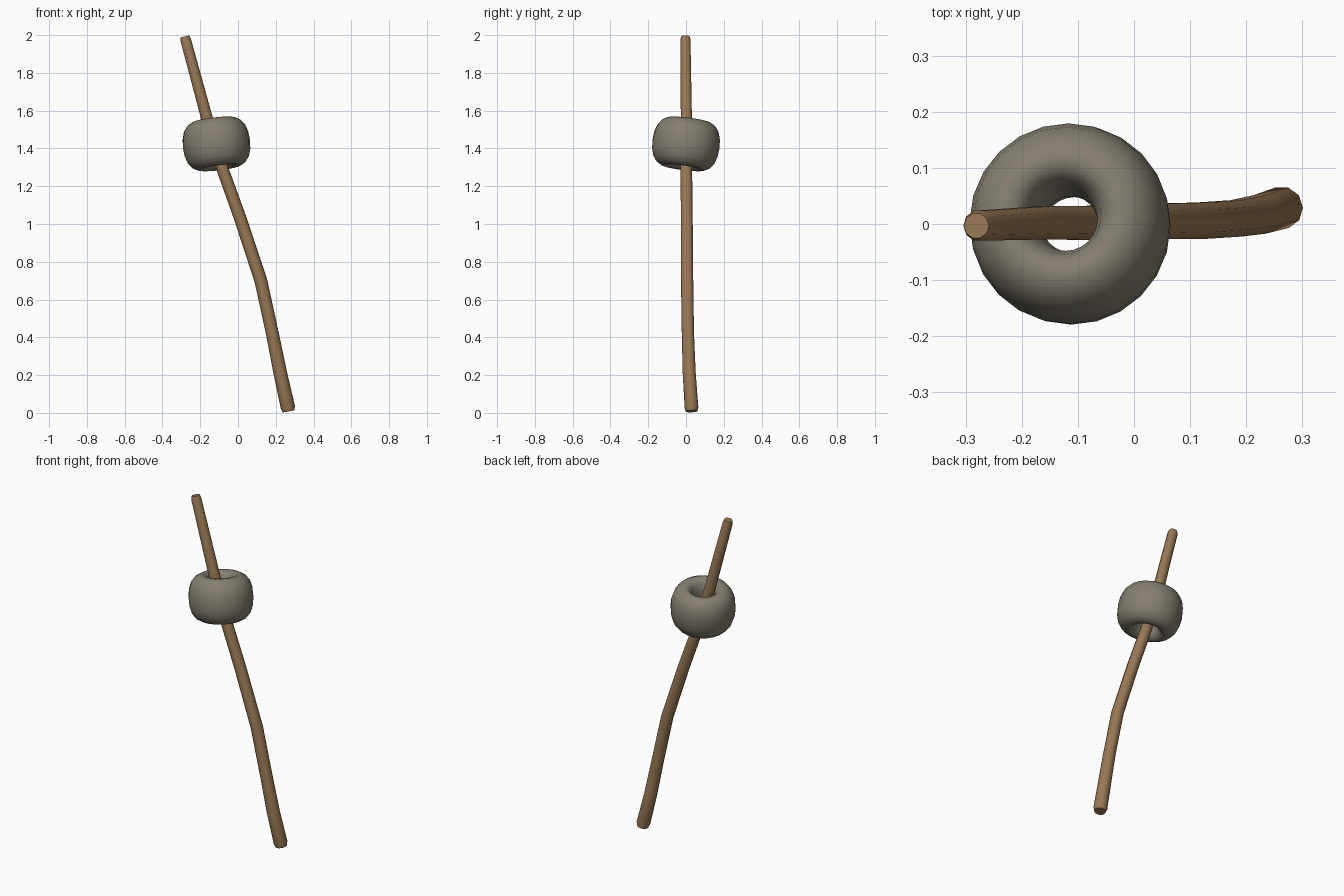
import bpy, bmesh, math
from mathutils import Vector

cube = bpy.data.objects.get("Cube")
if cube:
    bpy.data.objects.remove(cube, do_unlink=True)


def material(name, colour):
    mat = bpy.data.materials.new(name)
    mat.use_nodes = True
    mat.diffuse_color = (*colour, 1)
    bsdf = mat.node_tree.nodes["Principled BSDF"]
    bsdf.inputs["Base Color"].default_value = (*colour, 1)
    bsdf.inputs["Roughness"].default_value = 0.8
    return mat


def add_ring(bm, centre, axis, radius, sides):
    """Ring of vertices square to the axis."""
    side = Vector((0, 1, 0)).cross(axis).normalized()
    other = axis.cross(side)
    angles = [2 * math.pi * i / sides for i in range(sides)]
    return [bm.verts.new(centre + radius * (math.cos(a) * side + math.sin(a) * other))
            for a in angles]


def bridge(bm, a, b):
    n = len(a)
    for i in range(n):
        bm.faces.new((a[i], a[(i + 1) % n], b[(i + 1) % n], b[i]))


def finish(bm, name, mat, angle):
    bmesh.ops.recalc_face_normals(bm, faces=bm.faces)
    mesh = bpy.data.meshes.new(name)
    bm.to_mesh(mesh)
    bm.free()
    mesh.materials.append(mat)
    obj = bpy.data.objects.new(name, mesh)
    bpy.context.collection.objects.link(obj)
    bpy.ops.object.select_all(action="DESELECT")
    obj.select_set(True)
    bpy.context.view_layer.objects.active = obj
    bpy.ops.object.shade_smooth_by_angle(angle=math.radians(angle))
    return obj


wood = material("brown wood", (0.32, 0.19, 0.09))
stone = material("grey stone", (0.235, 0.212, 0.165))

# Bent wooden stick: centre and radius from bottom to top
path = [
    ((0.268, 0.030, 0.009), 0.032),
    ((0.264, 0.029, 0.030), 0.038),
    ((0.224, 0.017, 0.21), 0.036),
    ((0.182, 0.010, 0.42), 0.034),
    ((0.121, 0.006, 0.70), 0.034),
    ((0.012, 0.004, 1.03), 0.033),
    ((-0.078, 0.002, 1.28), 0.032),
    ((-0.162, 0.002, 1.55), 0.031),
    ((-0.277, -0.003, 1.975), 0.028),
    ((-0.281, -0.003, 1.993), 0.023),
]
points = [Vector(p) for p, r in path]
bm = bmesh.new()
rings = []
for i, (p, r) in enumerate(path):
    axis = (points[min(i + 1, len(path) - 1)] - points[max(i - 1, 0)]).normalized()
    rings.append(add_ring(bm, points[i], axis, r, 10))
for a, b in zip(rings, rings[1:]):
    bridge(bm, a, b)
bm.faces.new(rings[0])
bm.faces.new(rings[-1])
finish(bm, "wooden_stick", wood, 50)

# Pierced stone weight: half profile of radius and height, lathed on a tilted axis
half = [(0.050, 0), (0.056, 0.060), (0.068, 0.104), (0.088, 0.126),
        (0.115, 0.127), (0.142, 0.112), (0.163, 0.085), (0.175, 0.045), (0.179, 0)]
profile = half + [(r, -z) for r, z in half[-2:0:-1]]
axis = Vector((-0.12, 0.13, 1)).normalized()
centre = Vector((-0.114, 0.0, 1.424))
bm = bmesh.new()
rings = [add_ring(bm, centre + axis * z, axis, r, 24) for r, z in profile]
for a, b in zip(rings, rings[1:] + rings[:1]):
    bridge(bm, a, b)
finish(bm, "stone_weight", stone, 60)
